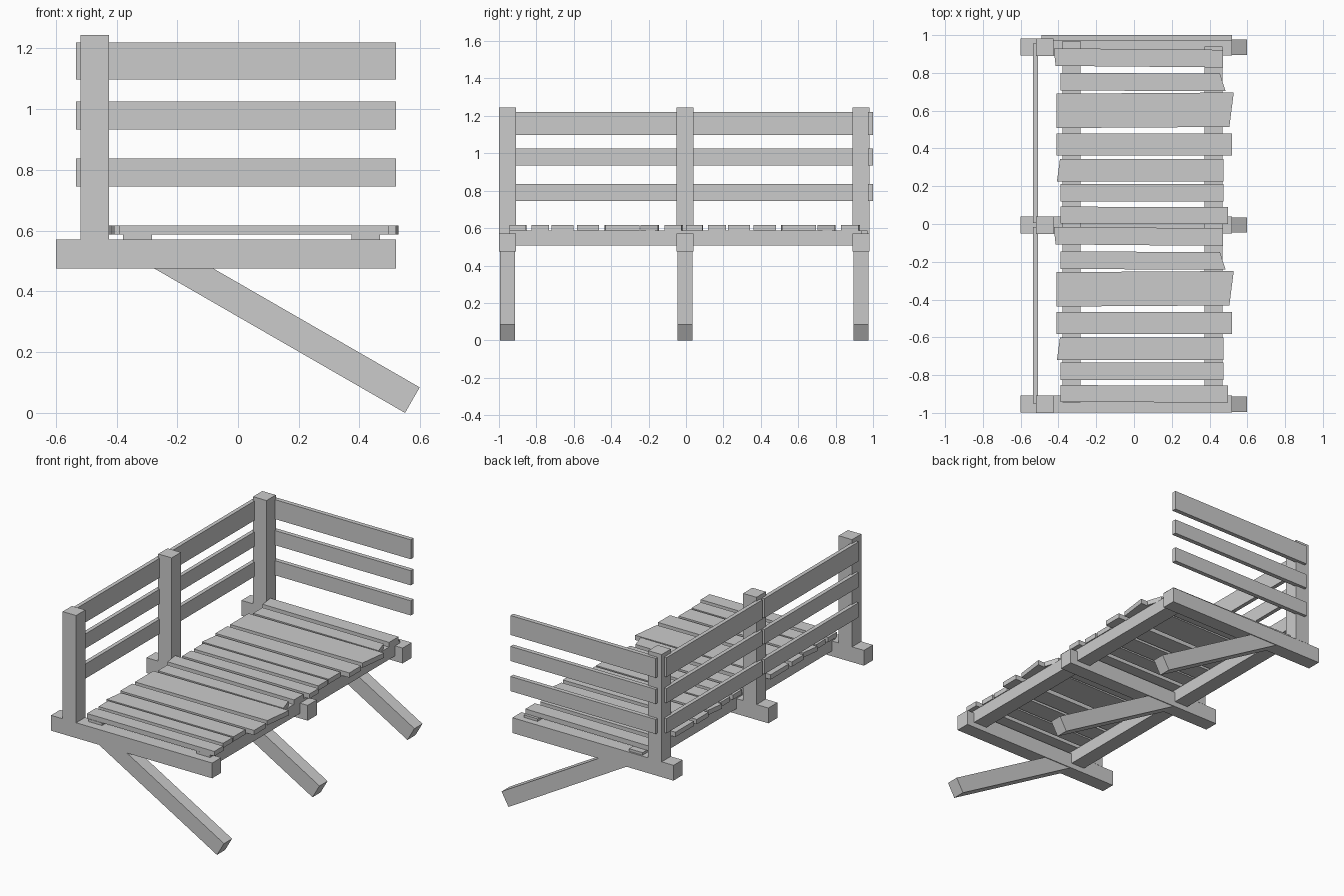
import bpy
from math import atan2
from mathutils import Matrix, Vector

if "Cube" in bpy.data.objects:
    bpy.data.objects.remove(bpy.data.objects["Cube"], do_unlink=True)

grey = bpy.data.materials.new("plain grey wood")
grey.use_nodes = True
grey.diffuse_color = (0.6, 0.6, 0.6, 1)
grey.node_tree.nodes["Principled BSDF"].inputs["Base Color"].default_value = (0.6, 0.6, 0.6, 1)

FACES = [(0, 3, 2, 1), (4, 5, 6, 7), (0, 1, 5, 4), (1, 2, 6, 5), (2, 3, 7, 6), (3, 0, 4, 7)]


def prism(name, outline, z0, z1):
    """Four-cornered outline (counter-clockwise) raised from z0 to z1."""
    verts = [(x, y, z) for z in (z0, z1) for x, y in outline]
    mesh = bpy.data.meshes.new(name)
    mesh.from_pydata(verts, [], FACES)
    mesh.materials.append(grey)
    obj = bpy.data.objects.new(name, mesh)
    bpy.context.collection.objects.link(obj)
    return obj


def box(name, x0, x1, y0, y1, z0, z1):
    return prism(name, [(x0, y0), (x1, y0), (x1, y1), (x0, y1)], z0, z1)


# Three frames: floor beam, upright post and slanting brace
BEAM_LOW, BEAM_TOP = 0.475, 0.571
for side, y in (("front", -0.954), ("middle", -0.006), ("back", 0.936)):
    box(side + "_beam", -0.6, 0.52, y - 0.045, y + 0.045, BEAM_LOW, BEAM_TOP)
    box(side + "_post", -0.518, -0.425, y - 0.046, y + 0.046, BEAM_TOP, 1.245)
    foot, head = Vector((0.55, 0, 0)), Vector((-0.28, 0, 0.478))
    run = head - foot
    brace = box(side + "_brace", 0, run.length, -0.04, 0.04, -0.097, 0)
    # Turned so its long axis climbs from the foot up into the beam
    brace.data.transform(Matrix.Translation((foot.x, y, foot.z))
                         @ Matrix.Rotation(-atan2(run.z, run.x), 4, "Y"))

# Joists under the deck
box("left_joist", 0.373, 0.468, -0.945, 0.94, 0.508, 0.587)
box("right_joist", -0.378, -0.283, -0.945, 0.97, 0.508, 0.587)

# Three rail heights, along the long side and across the back end
for level, (low, high) in {"low": (0.745, 0.837), "mid": (0.934, 1.026), "top": (1.098, 1.22)}.items():
    box(level + "_side_rail_front", -0.534, -0.509, -0.95, -0.015, low, high)
    box(level + "_side_rail_back", -0.534, -0.509, 0.005, 0.955, low, high)
    box(level + "_end_rail", -0.49, 0.52, 0.972, 1.0, low, high)

# Uneven deck planks: left x low/high end, right x low/high end, y low, y high, skew
PLANKS = [
    (-0.415, -0.425, 0.47, 0.47, 0.837, 0.93, -0.008),
    (-0.39, -0.39, 0.485, 0.455, 0.707, 0.8, -0.004),
    (-0.41, -0.41, 0.505, 0.528, 0.508, 0.69, 0.006),
    (-0.41, -0.41, 0.52, 0.52, 0.362, 0.48, 0.0),
    (-0.408, -0.392, 0.473, 0.473, 0.225, 0.343, 0.0),
    (-0.39, -0.39, 0.475, 0.475, 0.118, 0.213, 0.0),
    (-0.39, -0.39, 0.497, 0.497, 0.003, 0.092, -0.003),
]
for half, shift in (("back", 0), ("front", -0.945)):
    for i, (xl0, xl1, xr0, xr1, y0, y1, skew) in enumerate(PLANKS):
        y0, y1 = y0 + shift, y1 + shift
        prism(f"{half}_plank_{i + 1}",
              [(xl0, y0), (xr0, y0 + skew), (xr1, y1 + skew), (xl1, y1)], 0.587, 0.617)
